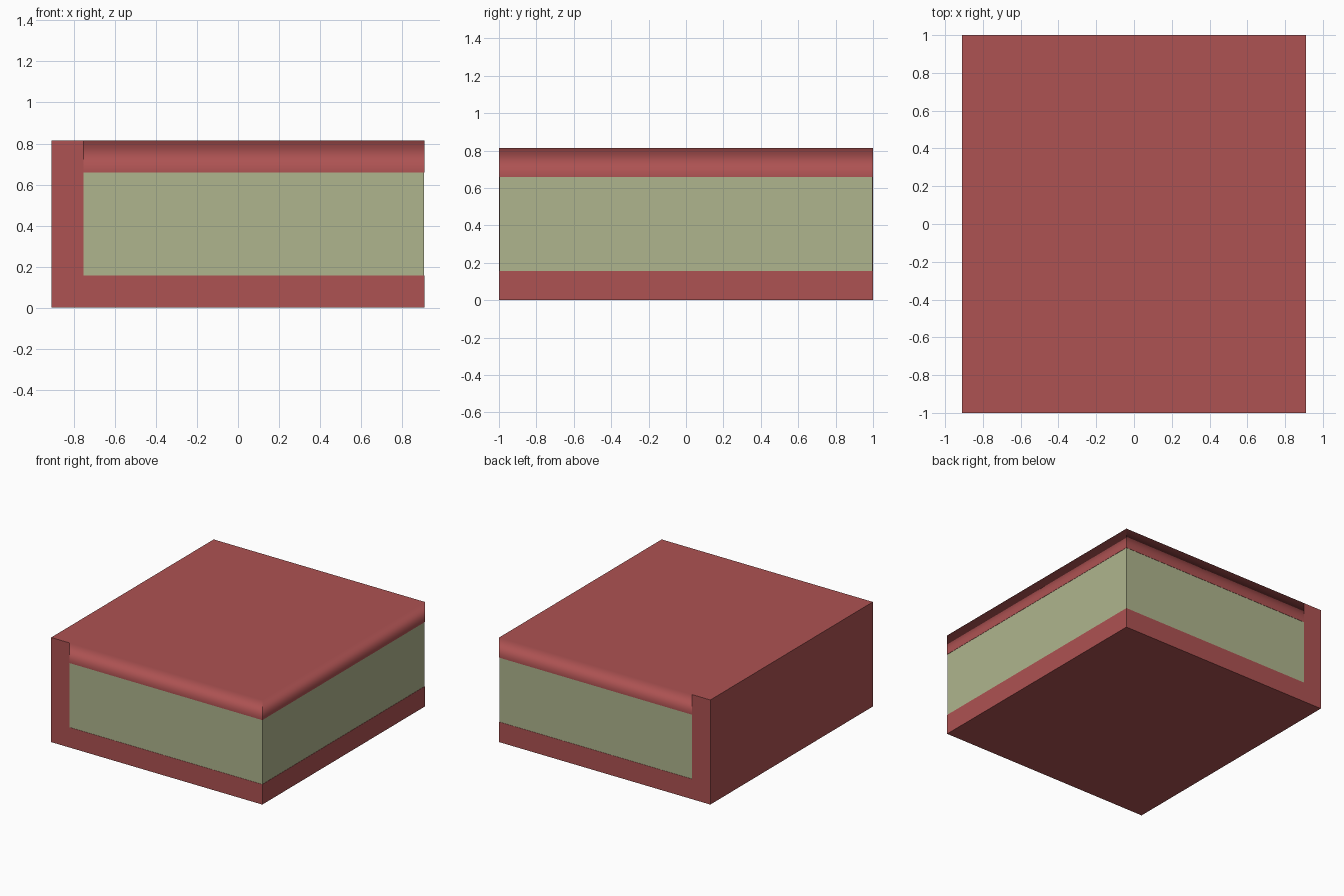
import bpy, bmesh

if "Cube" in bpy.data.objects:
    bpy.data.objects.remove(bpy.data.objects["Cube"])

W, D, H = 0.91, 1.0, 0.815      # half width, half depth, height
T = 0.157                       # cover thickness
SX = -W + T                     # inner face of the spine


def material(name, color):
    m = bpy.data.materials.new(name)
    m.diffuse_color = (*color, 1)
    m.use_nodes = True
    m.node_tree.nodes["Principled BSDF"].inputs["Base Color"].default_value = m.diffuse_color
    return m


red = material("cover_red", (0.42, 0.085, 0.085))
cream = material("page_cream", (0.43, 0.46, 0.27))


def prism(name, profile, y0, y1, mat):
    """Extrude an x-z outline along y."""
    bm = bmesh.new()
    face = bm.faces.new([bm.verts.new((x, y0, z)) for x, z in profile])
    out = bmesh.ops.extrude_face_region(bm, geom=[face])
    verts = [g for g in out["geom"] if isinstance(g, bmesh.types.BMVert)]
    bmesh.ops.translate(bm, verts=verts, vec=(0, y1 - y0, 0))
    bmesh.ops.recalc_face_normals(bm, faces=bm.faces)
    me = bpy.data.meshes.new(name)
    bm.to_mesh(me)
    bm.free()
    me.materials.append(mat)
    ob = bpy.data.objects.new(name, me)
    bpy.context.collection.objects.link(ob)
    return ob


def rect(x0, x1, z0, z1):
    return [(x0, z0), (x1, z0), (x1, z1), (x0, z1)]


# Back cover and spine, one L-shaped piece
prism("back_cover_and_spine",
      [(-W, 0), (W, 0), (W, T), (SX, T), (SX, H), (-W, H)], -D, D, red)

# Page block, a hair inside the covers
prism("page_block", rect(SX, W - 0.002, T, H - T), -D + 0.002, D - 0.002, cream)

# Front cover: top rim shaded smoothly into the sides, other edges crisp
top = prism("front_cover", rect(SX, W, H - T, H), -D, D, red)
me = top.data
me.shade_smooth()
for e in me.edges:
    a, b = (me.vertices[i].co for i in e.vertices)
    on_top_rim = min(a.z, b.z) > H - 0.01
    at_spine = max(a.x, b.x) < SX + 0.01
    e.use_edge_sharp = not on_top_rim or at_spine
wn = top.modifiers.new("weighted_normals", 'WEIGHTED_NORMAL')
wn.weight = 100
wn.keep_sharp = True
